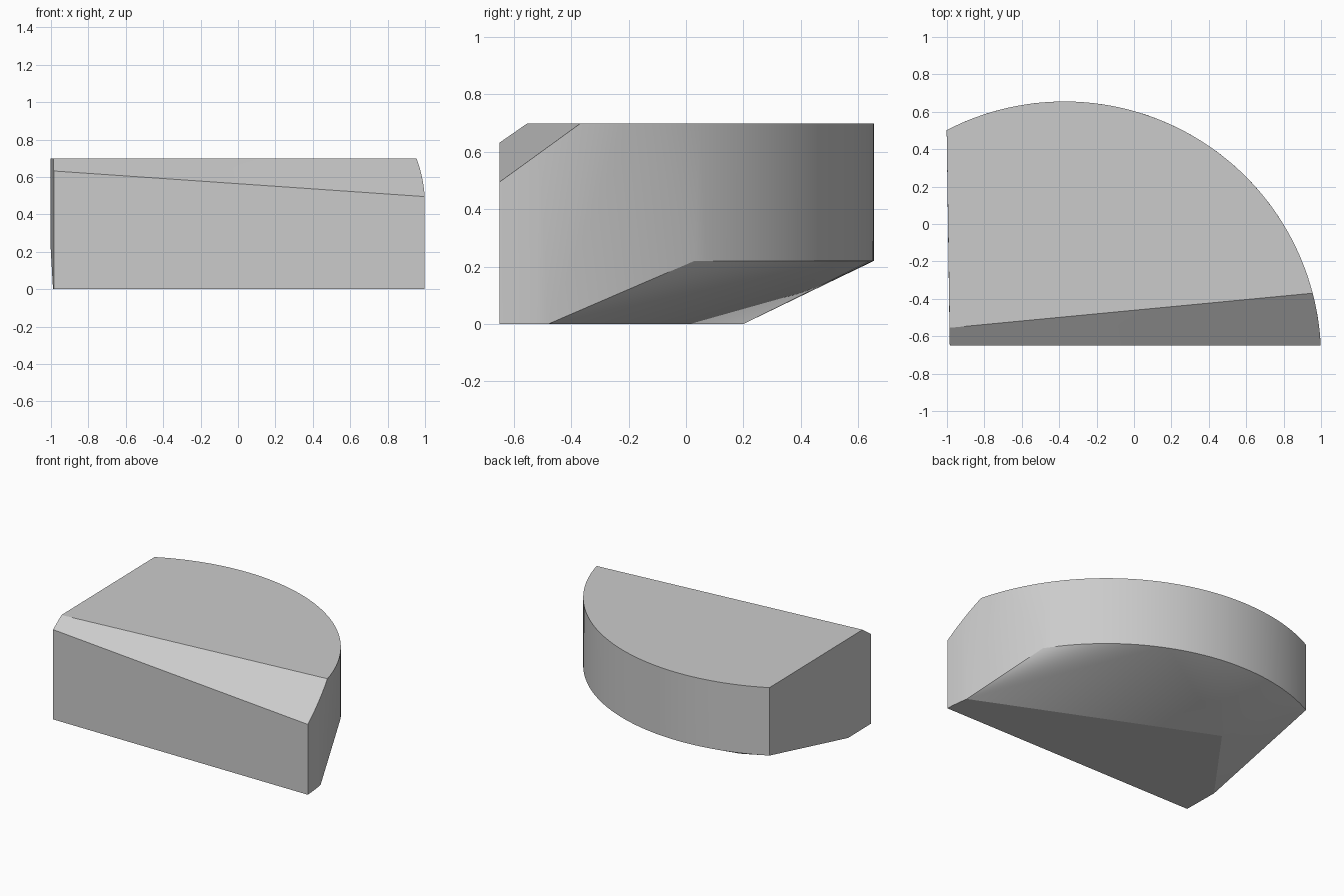
import bpy, bmesh
from math import cos, sin, asin, pi, radians

cube = bpy.data.objects.get("Cube")
if cube:
    bpy.data.objects.remove(cube, do_unlink=True)

CX, CY, R = -0.372, -0.717, 1.372
FRONT, TOP, RIM = -0.65, 0.698, 0.22


def angle_at(y):
    return asin((y - CY) / R)


def arc(start, end, steps, z_start, z_end):
    """Points along the round wall, with height changing linearly in y."""
    y0, y1 = CY + R * sin(start), CY + R * sin(end)
    points = []
    for i in range(steps + 1):
        a = start + (end - start) * i / steps
        y = CY + R * sin(a)
        z = z_start if z_start == z_end else z_start + (z_end - z_start) * (y - y0) / (y1 - y0)
        points.append((CX + R * cos(a), y, z))
    return points


back = pi - angle_at(0.502)
front = angle_at(FRONT)

# Round wall: top edge, sloped front cut, raised lower rim and low front foot
points = arc(angle_at(-0.37), back, 48, TOP, TOP)
points += arc(front, angle_at(-0.37), 6, 0.495, TOP)[:-1]
points += arc(angle_at(0.03), back, 40, RIM, RIM)
points += arc(front, angle_at(-0.48), 4, 0, 0)

# Left wall and front corners
points += [(-0.985, FRONT, 0), (-0.985, FRONT, 0.632), (-0.986, -0.555, TOP)]

# Inner corners of the flat underside
points += [(-0.989, -0.39, 0), (-0.56, 0.2, 0)]

bm = bmesh.new()
for p in points:
    bm.verts.new(p)
hull = bmesh.ops.convex_hull(bm, input=bm.verts)
loose = [v for v in bm.verts if not v.link_faces]
bmesh.ops.delete(bm, geom=loose, context='VERTS')
bmesh.ops.dissolve_limit(bm, angle_limit=radians(0.3), verts=bm.verts, edges=bm.edges)
bmesh.ops.recalc_face_normals(bm, faces=bm.faces)

mesh = bpy.data.meshes.new("rounded_block")
bm.to_mesh(mesh)
bm.free()
block = bpy.data.objects.new("rounded_block", mesh)
bpy.context.collection.objects.link(block)

# Plain grey
grey = bpy.data.materials.new("light_grey")
grey.use_nodes = True
colour = (0.6, 0.6, 0.6, 1)
grey.diffuse_color = colour
grey.node_tree.nodes["Principled BSDF"].inputs["Base Color"].default_value = colour
mesh.materials.append(grey)

# Smooth wall, crisp cuts
bpy.ops.object.select_all(action='DESELECT')
block.select_set(True)
bpy.context.view_layer.objects.active = block
bpy.ops.object.shade_smooth_by_angle(angle=radians(15))
